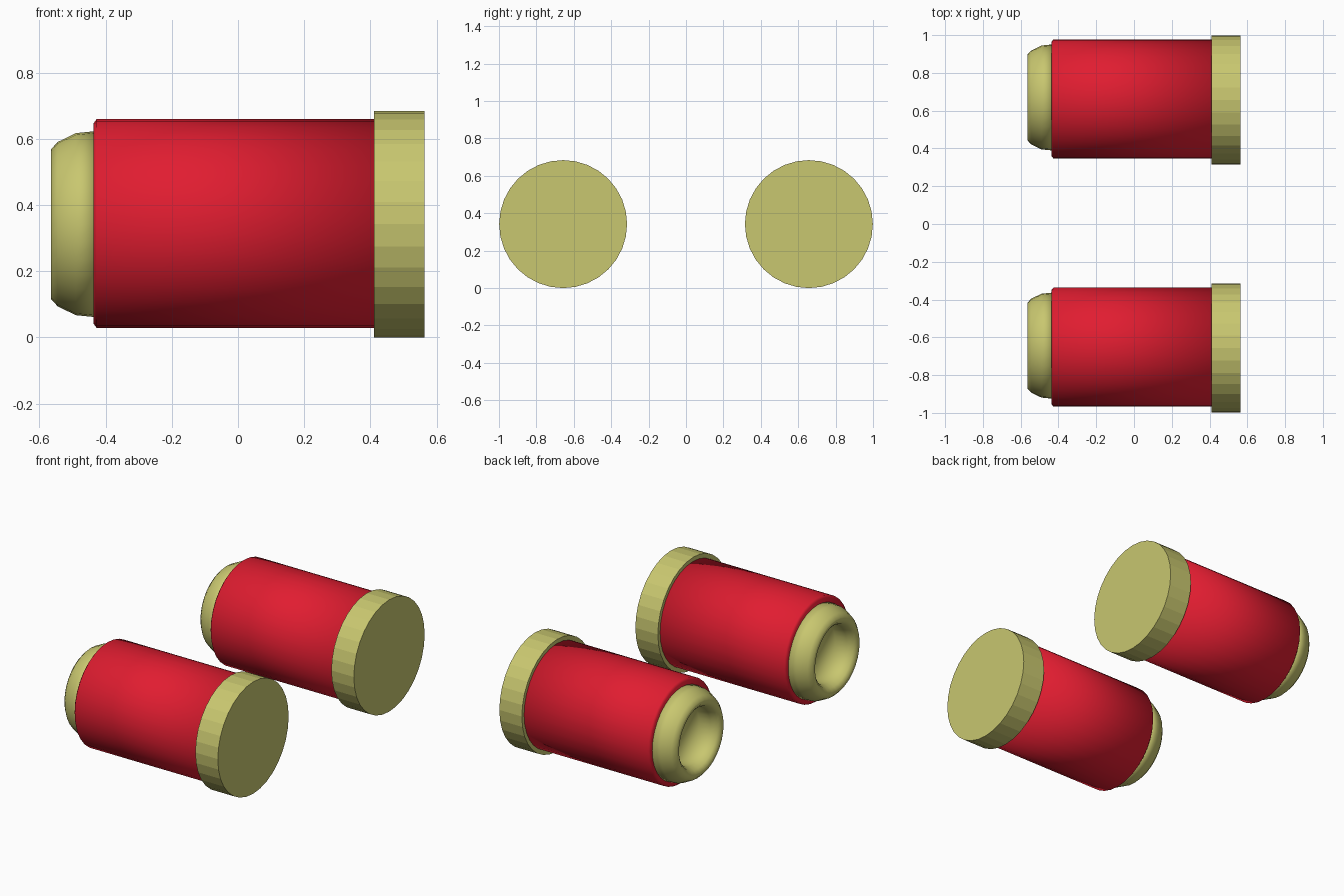
import bpy, bmesh
from math import cos, sin, tau

if "Cube" in bpy.data.objects:
    bpy.data.objects.remove(bpy.data.objects["Cube"])

SIDES = 32


def material(name, rgb):
    m = bpy.data.materials.new(name)
    m.diffuse_color = (*rgb, 1)
    m.use_nodes = True
    m.node_tree.nodes["Principled BSDF"].inputs["Base Color"].default_value = m.diffuse_color
    return m


brass = material("pale_brass", (0.58, 0.57, 0.16))
red = material("red_plastic", (0.75, 0.012, 0.03))


def lathe(name, profile, centre, mat, smooth):
    """Revolve (x, radius) points round the x axis; radius 0 closes the end."""
    bm = bmesh.new()
    rings = []
    for x, r in profile:
        n = SIDES if r > 0 else 1
        rings.append([bm.verts.new((x, r * cos(tau * i / SIDES), r * sin(tau * i / SIDES)))
                      for i in range(n)])
    for a, b in zip(rings, rings[1:]):
        if len(a) == 1:
            a, b = b, a
        if len(b) == 1:
            bm.faces.new(a + []) if not smooth else [
                bm.faces.new((a[i], a[(i + 1) % SIDES], b[0])) for i in range(SIDES)]
        else:
            for i in range(SIDES):
                j = (i + 1) % SIDES
                bm.faces.new((a[i], a[j], b[j], b[i]))
    bmesh.ops.delete(bm, geom=[v for v in bm.verts if not v.link_faces], context='VERTS')
    bmesh.ops.recalc_face_normals(bm, faces=bm.faces)
    # closed profiles are solids, so recalculated normals face outwards
    mesh = bpy.data.meshes.new(name)
    bm.to_mesh(mesh)
    bm.free()
    mesh.materials.append(mat)
    mesh.polygons.foreach_set("use_smooth", [smooth] * len(mesh.polygons))
    ob = bpy.data.objects.new(name, mesh)
    ob.location = centre
    bpy.context.collection.objects.link(ob)
    return ob


# Flat-shaded base disc, soft red tube, and rolled lip with a recessed mouth
base = [(0.411, 0), (0.411, 0.342), (0.563, 0.342), (0.563, 0)]
tube = [(-0.437, 0), (-0.437, 0.302), (-0.427, 0.315), (0.412, 0.315), (0.412, 0)]
lip = [(-0.43, 0), (-0.43, 0.281), (-0.49, 0.275), (-0.545, 0.248), (-0.565, 0.226),
       (-0.565, 0.205), (-0.55, 0.187), (-0.515, 0.172), (-0.44, 0.168), (-0.44, 0)]

for side, y in (("left", -0.657), ("right", 0.657)):
    lathe(f"{side}_base_disc", base, (0, y, 0.342), brass, False)
    lathe(f"{side}_tube", tube, (0, y + 0.005, 0.344), red, True)
    lathe(f"{side}_lip", lip, (0, y + 0.013, 0.342), brass, True)
